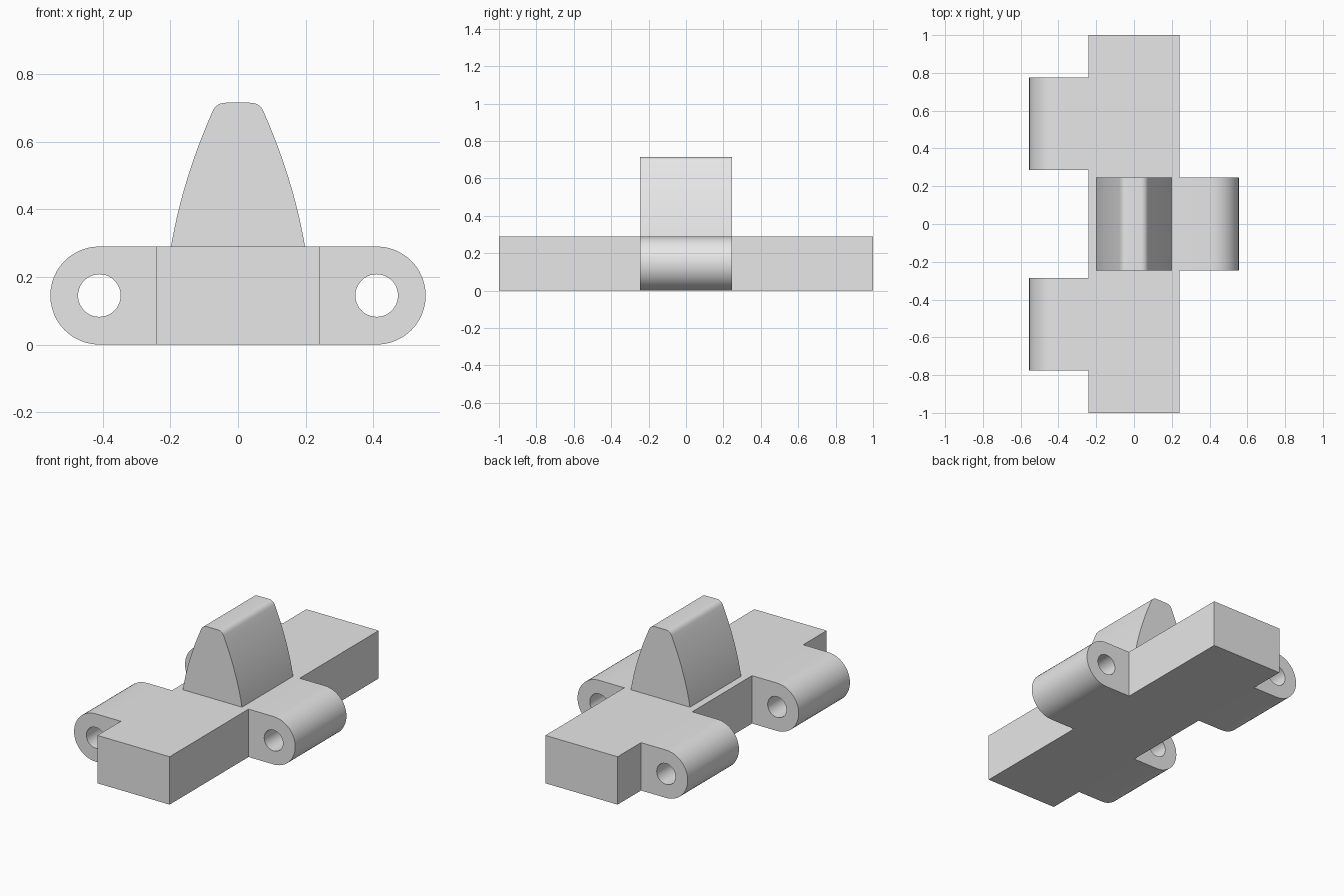
import bpy, bmesh, math
from mathutils import Vector

if "Cube" in bpy.data.objects:
    bpy.data.objects.remove(bpy.data.objects["Cube"], do_unlink=True)

GREY = (0.8, 0.8, 0.8, 1)
mat = bpy.data.materials.new("plain_grey")
mat.use_nodes = True
mat.diffuse_color = GREY
mat.node_tree.nodes["Principled BSDF"].inputs["Base Color"].default_value = GREY

THICK = 0.29       # plate height
HALF_W = 0.242     # plate half width, also half length of lugs and tooth
PIN_X = 0.41       # distance of the pin hole from the middle
R = THICK / 2


def arc(cx, cz, r, start, end, steps):
    angles = [start + (end - start) * i / steps for i in range(steps + 1)]
    return [(cx + r * math.cos(a), cz + r * math.sin(a)) for a in angles]


def bend(a, b, c, steps):
    """Points on a quadratic curve from a to c, pulled towards b."""
    a, b, c = Vector(a), Vector(b), Vector(c)
    return [tuple(a.lerp(b, i / steps).lerp(b.lerp(c, i / steps), i / steps))
            for i in range(steps + 1)]


def extrude_profile(name, loops, y0, y1):
    """Fill closed x-z loops (inner loops become holes) and extrude along y."""
    bm = bmesh.new()
    edges = []
    for loop in loops:
        vs = [bm.verts.new((x, y0, z)) for x, z in loop]
        edges += [bm.edges.new((vs[i - 1], vs[i])) for i in range(len(vs))]
    if len(loops) == 1:
        bm.faces.new(vs)
    else:
        bmesh.ops.triangle_fill(bm, edges=edges, use_beauty=True)
    caps = bmesh.ops.extrude_face_region(bm, geom=bm.faces[:], use_keep_orig=True)
    moved = [g for g in caps["geom"] if isinstance(g, bmesh.types.BMVert)]
    bmesh.ops.translate(bm, verts=moved, vec=(0, y1 - y0, 0))
    bmesh.ops.recalc_face_normals(bm, faces=bm.faces[:])
    mesh = bpy.data.meshes.new(name)
    bm.to_mesh(mesh)
    bm.free()
    mesh.materials.append(mat)
    obj = bpy.data.objects.new(name, mesh)
    bpy.context.collection.objects.link(obj)
    bpy.ops.object.select_all(action='DESELECT')
    obj.select_set(True)
    bpy.context.view_layer.objects.active = obj
    bpy.ops.object.shade_smooth_by_angle(angle=math.radians(30))
    return obj


# Base plate
extrude_profile("base_plate", [[(-HALF_W, 0), (HALF_W, 0), (HALF_W, THICK), (-HALF_W, THICK)]], -1, 1)


# Hinge lugs with pin holes
def lug(name, side, y_mid):
    outer = [(HALF_W, 0)] + arc(PIN_X, R, R, -math.pi / 2, math.pi / 2, 24) + [(HALF_W, THICK)]
    hole = arc(PIN_X, R, 0.063, 0, math.tau, 40)[:-1]
    loops = [[(side * x, z) for x, z in loop] for loop in (outer, hole)]
    extrude_profile(name, loops, y_mid - 0.245, y_mid + 0.245)


lug("left_lug", 1, 0)
lug("right_front_lug", -1, -0.531)
lug("right_back_lug", -1, 0.531)

# Gear tooth: curved flanks and rounded tip
half = (bend((0.198, THICK), (0.165, 0.486), (0.075, 0.69), 14)
        + bend((0.075, 0.69), (0.064, 0.715), (0.036, 0.715), 6)[1:])
tooth = half + [(-x, z) for x, z in reversed(half)]
extrude_profile("drive_tooth", [tooth], -0.245, 0.245)
